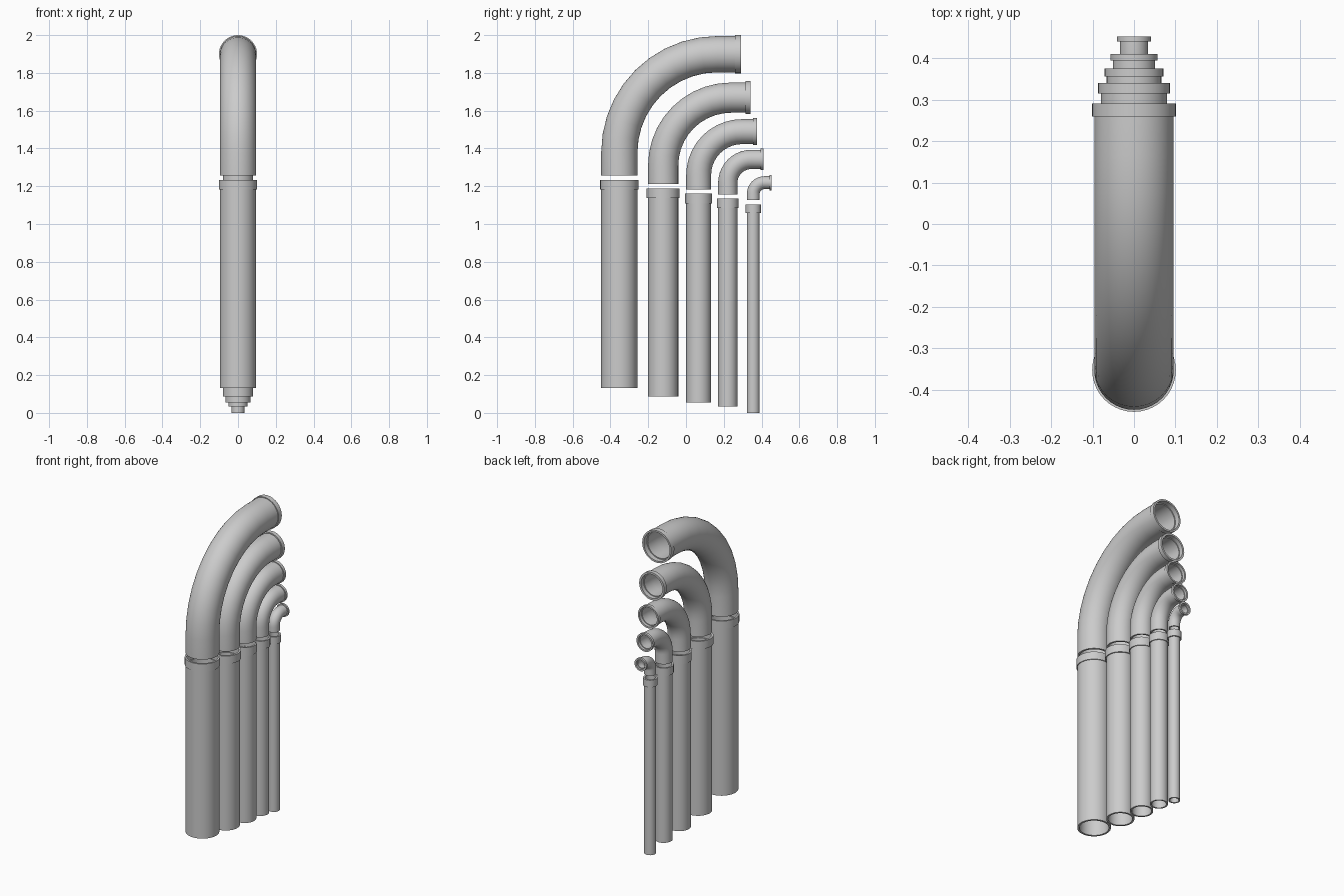
import bpy, bmesh
from math import sin, cos, pi, radians
from mathutils import Vector

if "Cube" in bpy.data.objects:
    bpy.data.objects.remove(bpy.data.objects["Cube"])

SIDES = 40
BEND_STEPS = 10


def sweep(name, rings):
    """Closed shell from rings of (centre y, centre z, tilt, radius); last joins first."""
    bm = bmesh.new()
    loops = []
    for y, z, tilt, r in rings:
        across = Vector((0, cos(tilt), -sin(tilt)))
        loops.append([bm.verts.new(Vector((0, y, z))
                                   + Vector((r * cos(2 * pi * i / SIDES), 0, 0))
                                   + across * (r * sin(2 * pi * i / SIDES)))
                      for i in range(SIDES)])
    for k, a in enumerate(loops):
        b = loops[(k + 1) % len(loops)]
        for i in range(SIDES):
            j = (i + 1) % SIDES
            bm.faces.new((a[i], a[j], b[j], b[i]))
    bmesh.ops.recalc_face_normals(bm, faces=bm.faces)
    mesh = bpy.data.meshes.new(name)
    bm.to_mesh(mesh)
    bm.free()
    ob = bpy.data.objects.new(name, mesh)
    bpy.context.collection.objects.link(ob)
    bpy.context.view_layer.objects.active = ob
    ob.select_set(True)
    bpy.ops.object.shade_smooth_by_angle(angle=radians(35))
    ob.select_set(False)


def socketed_tube(name, path, lip, r, r_socket, wall):
    """Hollow tube along path, with a wider socket between path end and lip."""
    outer = [(*p, r) for p in path]
    inner = [(*p, r - wall) for p in reversed(path)]
    end = path[-1]
    socket = [(*end, r_socket), (*lip, r_socket),
              (*lip, r - wall * 0.5), (*end, r - wall * 0.5)]
    sweep(name, outer + socket + inner)


# y, radius, socket radius, pipe bottom, socket bottom, pipe top,
# elbow bottom, elbow axis height, elbow end y, elbow socket length, bend radius, wall
SIZES = [
    (-0.353, 0.096, 0.101, 0.132, 1.183, 1.232, 1.257, 1.899, 0.291, 0.031, 0.52, 0.012),
    (-0.121, 0.080, 0.087, 0.087, 1.137, 1.187, 1.212, 1.669, 0.341, 0.026, 0.36, 0.011),
    (0.067, 0.066, 0.071, 0.056, 1.108, 1.161, 1.183, 1.489, 0.376, 0.020, 0.23, 0.010),
    (0.221, 0.051, 0.057, 0.034, 1.085, 1.135, 1.156, 1.342, 0.411, 0.016, 0.125, 0.009),
    (0.356, 0.034, 0.041, 0.000, 1.058, 1.103, 1.127, 1.219, 0.453, 0.012, 0.06, 0.008),
]

for n, (y, r, rs, z0, zs, z1, e0, ez, ey, sl, bend, wall) in enumerate(SIZES, 1):
    # Straight upright pipe
    socketed_tube(f"pipe_{n}", [(y, z0, 0), (y, zs, 0)], (y, z1, 0), r, rs, wall)

    # Quarter-turn elbow above it
    path = [(y, e0, 0)]
    for k in range(BEND_STEPS + 1):
        a = pi / 2 * k / BEND_STEPS
        path.append((y + bend * (1 - cos(a)), ez - bend + bend * sin(a), a))
    path.append((ey - sl, ez, pi / 2))
    socketed_tube(f"elbow_{n}", path, (ey, ez, pi / 2), r, rs, wall)
